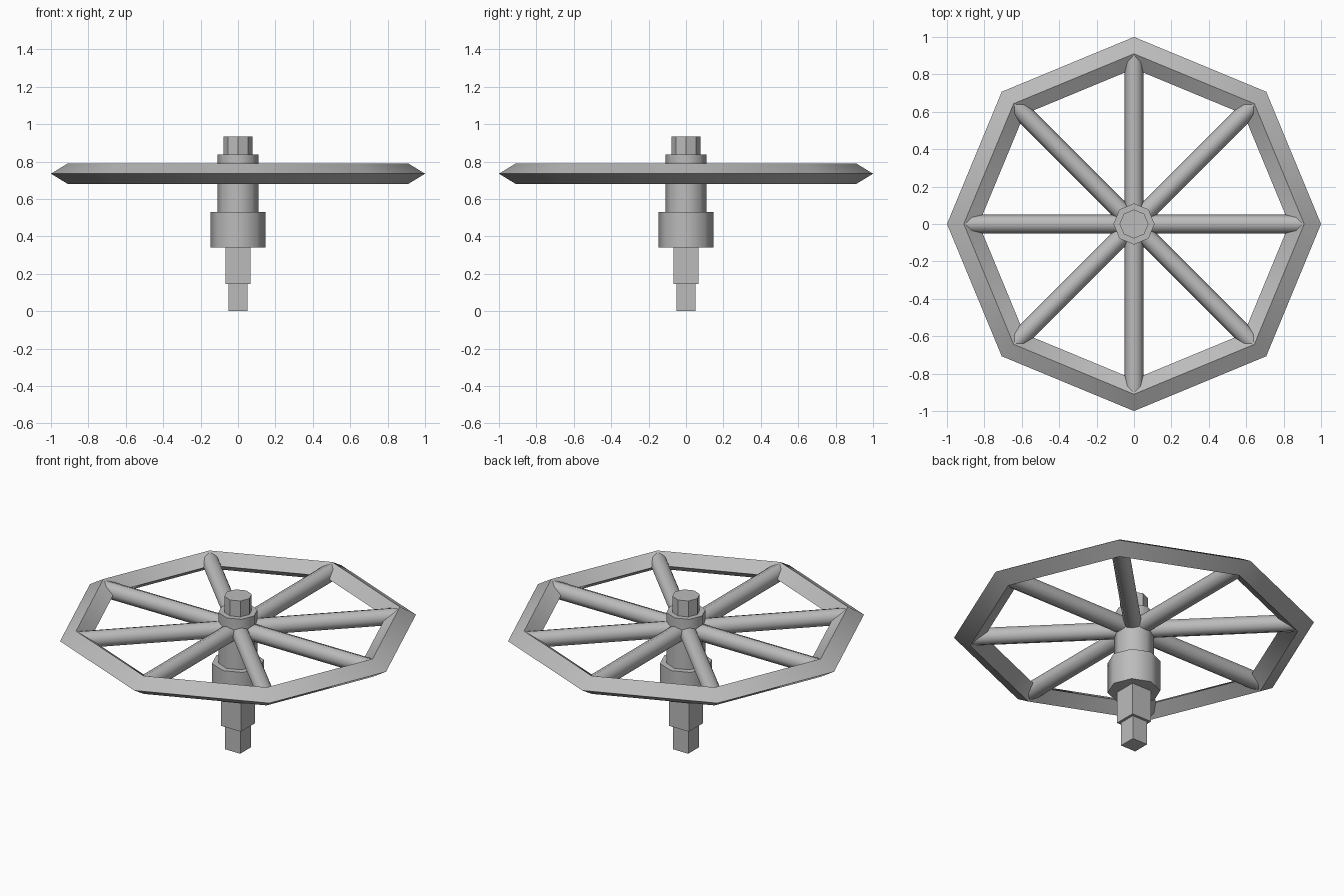
import bpy
from math import cos, sin, pi, radians
from mathutils import Matrix

if "Cube" in bpy.data.objects:
    bpy.data.objects.remove(bpy.data.objects["Cube"], do_unlink=True)

SIDES = 8
WHEEL_Z = 0.735

metal = bpy.data.materials.new("grey metal")
metal.use_nodes = True
metal.diffuse_color = (0.5, 0.5, 0.5, 1)
metal.node_tree.nodes["Principled BSDF"].inputs["Base Color"].default_value = (0.5, 0.5, 0.5, 1)


def finish(obj, name, smooth=None):
    obj.name = name
    obj.data.materials.append(metal)
    if smooth:
        bpy.ops.object.select_all(action='DESELECT')
        obj.select_set(True)
        bpy.context.view_layer.objects.active = obj
        bpy.ops.object.shade_smooth_by_angle(angle=radians(smooth))
    return obj


def prism(name, radius, z0, z1, sides=SIDES, smooth=None):
    """Upright prism with a corner on the x axis."""
    bpy.ops.mesh.primitive_cylinder_add(vertices=sides, radius=radius, depth=z1 - z0,
                                        location=(0, 0, (z0 + z1) / 2))
    return finish(bpy.context.object, name, smooth)


def block(name, half, z0, z1):
    bpy.ops.mesh.primitive_cube_add(size=1, location=(0, 0, (z0 + z1) / 2))
    obj = bpy.context.object
    obj.data.transform(Matrix.Diagonal((2 * half, 2 * half, z1 - z0, 1)))
    return finish(obj, name)


# Square stem, stepped
block("stem_tip", 0.051, 0, 0.145)
block("stem", 0.067, 0.145, 0.34)

# Collar, hub and top nut
prism("collar", 0.146, 0.34, 0.53, smooth=50)
prism("hub", 0.11, 0.53, 0.838, smooth=50)
prism("top_nut", 0.077, 0.838, 0.935)

# Eight-cornered rim with a diamond section
section = [(1.0, 0), (0.91, 0.055), (0.83, 0), (0.91, -0.055)]
verts, faces = [], []
n = len(section)
for i in range(SIDES):
    a = 2 * pi * i / SIDES
    verts += [(r * cos(a), r * sin(a), WHEEL_Z + z) for r, z in section]
    j = (i + 1) % SIDES
    for k in range(n):
        m = (k + 1) % n
        faces.append((i * n + k, j * n + k, j * n + m, i * n + m))
mesh = bpy.data.meshes.new("rim")
mesh.from_pydata(verts, [], faces)
rim = bpy.data.objects.new("rim", mesh)
bpy.context.collection.objects.link(rim)
finish(rim, "rim", 70)

# Spokes from the hub into each rim corner
for i in range(SIDES):
    bpy.ops.mesh.primitive_cylinder_add(vertices=8, radius=0.05, depth=0.85)
    spoke = bpy.context.object
    spoke.data.transform(Matrix.Translation((0.475, 0, 0)) @ Matrix.Rotation(pi / 2, 4, 'Y'))
    spoke.location.z = WHEEL_Z
    spoke.rotation_euler.z = 2 * pi * i / SIDES
    finish(spoke, f"spoke_{i + 1}", 50)
